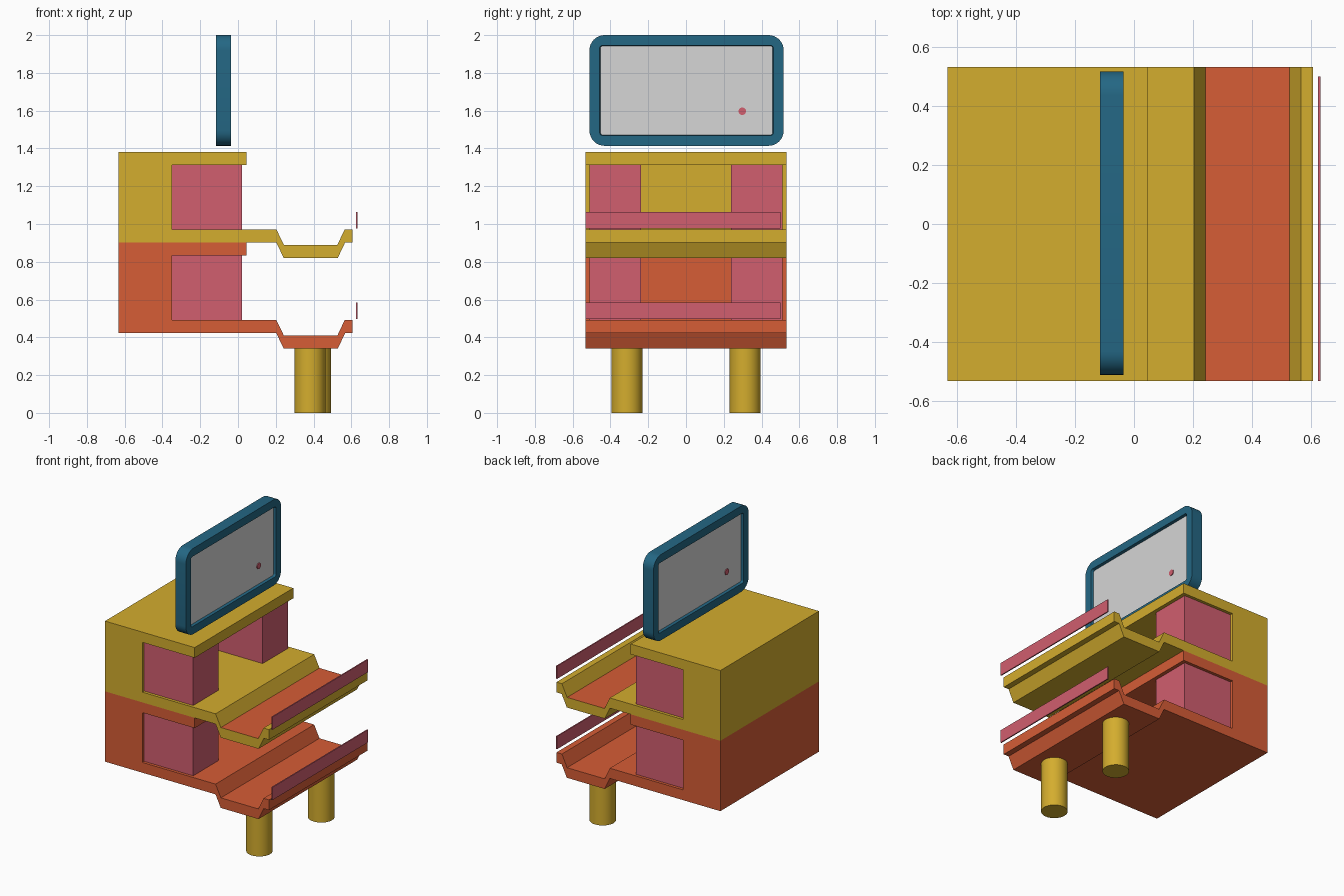
import bpy, bmesh, math

if "Cube" in bpy.data.objects:
    bpy.data.objects.remove(bpy.data.objects["Cube"])


def material(name, rgb):
    m = bpy.data.materials.new(name)
    lin = [((c / 255 + 0.055) / 1.055) ** 2.4 for c in rgb]
    m.diffuse_color = (*lin, 1)
    m.use_nodes = True
    m.node_tree.nodes["Principled BSDF"].inputs["Base Color"].default_value = m.diffuse_color
    return m


YELLOW = material("mustard", (212, 173, 46))
ORANGE = material("burnt orange", (214, 93, 54))
PINK = material("rose", (209, 94, 111))
BLUE = material("deep teal", (36, 103, 132))
GREY = material("light grey", (214, 214, 214))


def finish(bm, name, *mats):
    bmesh.ops.recalc_face_normals(bm, faces=bm.faces)
    me = bpy.data.meshes.new(name)
    bm.to_mesh(me)
    bm.free()
    for m in mats:
        me.materials.append(m)
    ob = bpy.data.objects.new(name, me)
    bpy.context.collection.objects.link(ob)
    return ob


def box(name, lo, hi, mat):
    bm = bmesh.new()
    bmesh.ops.create_cube(bm, size=1)
    for v in bm.verts:
        v.co = [(a + b) / 2 + c * (b - a) for a, b, c in zip(lo, hi, v.co)]
    return finish(bm, name, mat)


def smooth(ob):
    bpy.ops.object.select_all(action='DESELECT')
    ob.select_set(True)
    bpy.context.view_layer.objects.active = ob
    bpy.ops.object.shade_smooth_by_angle(angle=math.radians(35))


# Shelf side outline (x, z above the unit's base), with the dipped tray
HALF = 0.532
OUTLINE = [(-0.632, 0), (-0.632, 0.48), (0.045, 0.48), (0.045, 0.41), (-0.35, 0.41),
           (-0.35, 0.07), (0.203, 0.07), (0.243, -0.013), (0.526, -0.013), (0.565, 0.07),
           (0.606, 0.07), (0.606, 0), (0.567, 0), (0.528, -0.082), (0.242, -0.082), (0.203, 0)]


def shelf(name, base, mat):
    bm = bmesh.new()
    f = bm.faces.new([bm.verts.new((x, -HALF, base + z)) for x, z in OUTLINE])
    ext = bmesh.ops.extrude_face_region(bm, geom=[f])["geom"]
    for v in ext:
        if isinstance(v, bmesh.types.BMVert):
            v.co.y = HALF
    # Tray floor is orange
    bm.normal_update()
    for f in bm.faces:
        c = f.calc_center_median()
        if abs(c.z - base + 0.013) < 0.005 and 0.3 < c.x < 0.5 and abs(f.normal.z) > 0.9:
            f.material_index = 1
    return finish(bm, name, mat, ORANGE)


for level, base, mat in (("lower", 0.422, ORANGE), ("upper", 0.902, YELLOW)):
    shelf(level + "_shelf_unit", base, mat)
    # Side blocks inside the opening
    for side, s in (("front", -1), ("back", 1)):
        y0, y1 = sorted((s * 0.238, s * 0.512))
        box(f"{level}_{side}_block", (-0.35, y0, base + 0.07), (0.02, y1, base + 0.41), PINK)
    # Thin strip ahead of the tray
    box(level + "_strip", (0.624, -HALF, base + 0.075), (0.632, 0.5, base + 0.162), PINK)

# Round legs
for name, x, y in (("front_leg", 0.381, -0.313), ("back_leg", 0.41, 0.313)):
    bm = bmesh.new()
    bmesh.ops.create_cone(bm, cap_ends=True, segments=32, radius1=0.082, radius2=0.082, depth=0.341)
    bmesh.ops.translate(bm, verts=bm.verts, vec=(x, y, 0.1705))
    smooth(finish(bm, name, YELLOW))

# Rounded screen: rings from the back panel, around the frame, to the front panel
CX, CY, CZ = -0.076, 0.003, 1.707


def ring(bm, x, hw, hh, r, n=8):
    pts = []
    for k, (sy, sz) in enumerate(((1, 1), (-1, 1), (-1, -1), (1, -1))):
        for i in range(n + 1):
            a = math.pi / 2 * (k + i / n)
            pts.append(bm.verts.new((CX + x, CY + sy * (hw - r) + r * math.cos(a),
                                     CZ + sz * (hh - r) + r * math.sin(a))))
    return pts


bm = bmesh.new()
D, IN = 0.04, 0.022
rings = [ring(bm, *p) for p in ((-IN, 0.456, 0.235, 0.012), (-D, 0.46, 0.239, 0.016),
                                (-D, 0.514, 0.293, 0.08), (D, 0.514, 0.293, 0.08),
                                (D, 0.46, 0.239, 0.016), (IN, 0.456, 0.235, 0.012))]
for a, b in zip(rings, rings[1:]):
    for i in range(len(a)):
        j = (i + 1) % len(a)
        bm.faces.new((a[i], a[j], b[j], b[i]))
for r in (rings[0], rings[-1]):
    bm.faces.new(r).material_index = 1
smooth(finish(bm, "screen", BLUE, GREY))

# Small round light on each screen face
for name, s in (("front_light", 1), ("back_light", -1)):
    bm = bmesh.new()
    bmesh.ops.create_cone(bm, cap_ends=True, segments=16, radius1=0.02, radius2=0.02, depth=0.006)
    for v in bm.verts:
        v.co = (CX + s * (IN + 0.002) + v.co.z, s * 0.298 + v.co.x, 1.597 + v.co.y)
    finish(bm, name, PINK)
